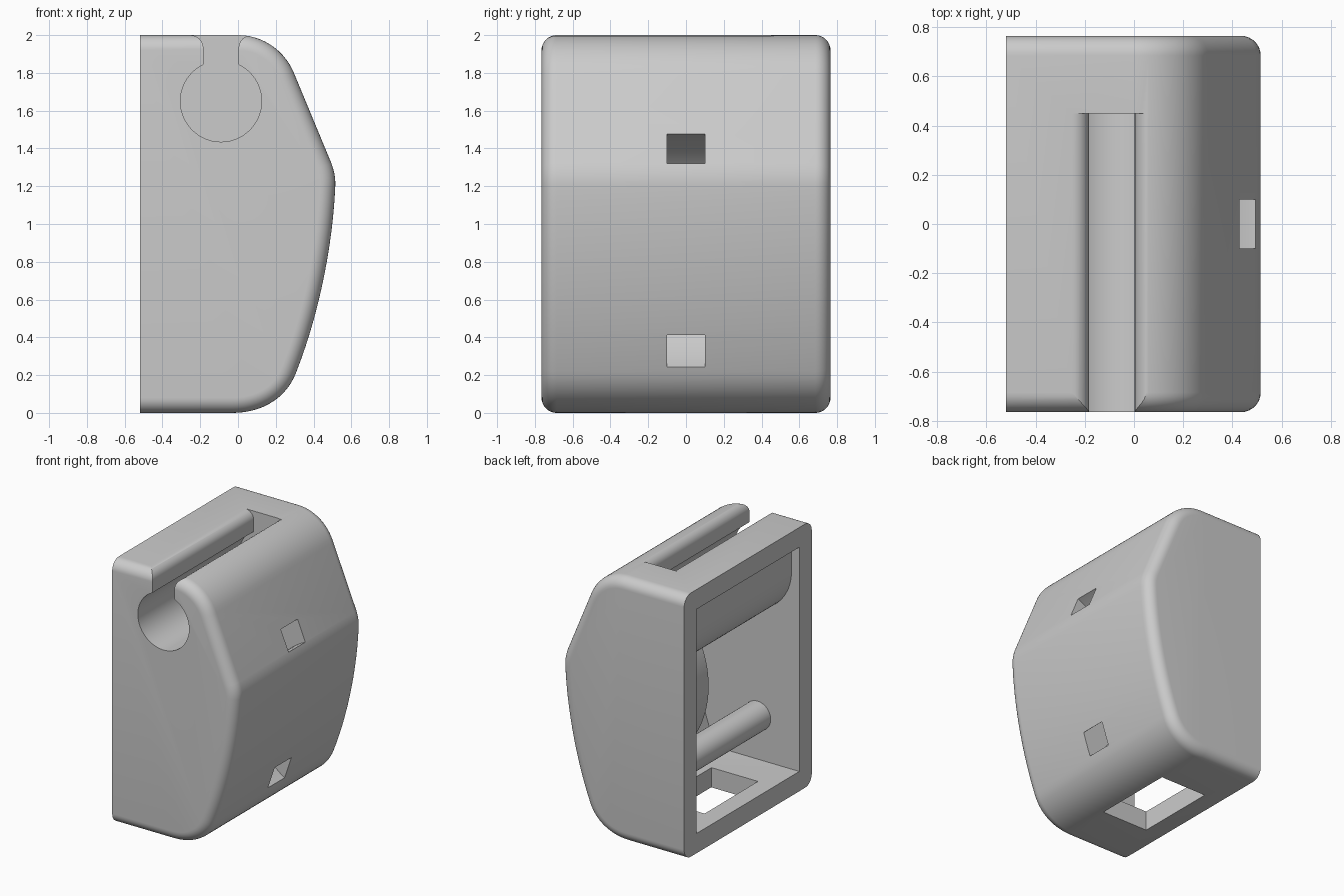
import bpy, bmesh, math
from mathutils import Vector
from mathutils.geometry import interpolate_bezier

if "Cube" in bpy.data.objects:
    bpy.data.objects.remove(bpy.data.objects["Cube"])

grey = bpy.data.materials.new("plain grey")
grey.use_nodes = True
grey.diffuse_color = (0.6, 0.6, 0.6, 1)
grey.node_tree.nodes["Principled BSDF"].inputs["Base Color"].default_value = grey.diffuse_color

HALF = 0.765    # half depth
BACK = -0.52    # open side
WALL = 0.15


def bezier(a, b, c, d, n=14):
    pts = interpolate_bezier(*[Vector((p[0], 0, p[1])) for p in (a, b, c, d)], n)
    return [(p.x, p.z) for p in pts]


def arc(cx, cz, r, start, end, n=24):
    angles = [math.radians(start + (end - start) * i / n) for i in range(n + 1)]
    return [(cx + r * math.cos(a), cz + r * math.sin(a)) for a in angles]


def extrude(name, profile, y0, y1, round_edges=0):
    """Solid from an x-z profile, extruded along y, with optional rounded ends."""
    bm = bmesh.new()
    face = bm.faces.new([bm.verts.new((x, y0, z)) for x, z in profile])
    ext = bmesh.ops.extrude_face_region(bm, geom=[face])["geom"]
    for v in ext:
        if isinstance(v, bmesh.types.BMVert):
            v.co.y = y1
    bmesh.ops.recalc_face_normals(bm, faces=bm.faces)
    if round_edges:
        rims = [e for e in bm.edges if abs(e.verts[0].co.y - e.verts[1].co.y) < 1e-5]
        bmesh.ops.bevel(bm, geom=rims, offset=round_edges, segments=8, profile=0.5,
                        affect='EDGES', clamp_overlap=False)
        # trim flat at the open side
        cut = bmesh.ops.bisect_plane(bm, geom=bm.verts[:] + bm.edges[:] + bm.faces[:],
                                     plane_co=(BACK, 0, 0), plane_no=(-1, 0, 0), clear_outer=True)
        edges = [e for e in cut["geom_cut"] if isinstance(e, bmesh.types.BMEdge)]
        bmesh.ops.holes_fill(bm, edges=edges, sides=0)
        bmesh.ops.recalc_face_normals(bm, faces=bm.faces)
    mesh = bpy.data.meshes.new(name)
    bm.to_mesh(mesh)
    bm.free()
    obj = bpy.data.objects.new(name, mesh)
    bpy.context.collection.objects.link(obj)
    mesh.materials.append(grey)
    return obj


def rect(x0, x1, z0, z1):
    return [(x0, z0), (x1, z0), (x1, z1), (x0, z1)]


def subtract(target, *cutters):
    """Cut each cutter from the target, then discard the cutter."""
    bpy.context.view_layer.objects.active = target
    for c in cutters:
        mod = target.modifiers.new("cut", 'BOOLEAN')
        mod.operation = 'DIFFERENCE'
        mod.solver = 'EXACT'
        mod.object = c
        bpy.ops.object.modifier_apply(modifier=mod.name)
        bpy.data.objects.remove(c)


# Outer shell: flat back, bulging front with a sloped upper face
bulge = (bezier((-0.03, 0), (0.13, 0), (0.26, 0.08), (0.31, 0.22))
         + bezier((0.31, 0.22), (0.42, 0.5), (0.5, 0.86), (0.515, 1.2))[1:]
         + bezier((0.515, 1.2), (0.517, 1.24), (0.51, 1.28), (0.495, 1.32), 6)[1:]
         + bezier((0.3, 1.79), (0.25, 1.92), (0.13, 2), (0, 2)))
housing = extrude("housing", [(-0.8, 2), (-0.8, 0)] + bulge, -HALF, HALF, 0.08)

# Hollow interior, leaving the tube, the strap guide and the cross rod standing
inner = [(x - 0.1, z) for x, z in bulge if WALL < z < 2 - WALL]
inner = ([(-0.7, WALL), (inner[0][0] - 0.03, WALL)] + inner
         + [(inner[-1][0] - 0.03, 2 - WALL), (-0.7, 2 - WALL)])
cavity = extrude("cavity", inner, WALL - HALF, HALF - WALL)
TX, TZ, TR = -0.09, 1.65, 0.215
GX, GZ = 0.72, 0.83
subtract(cavity,
         extrude("tube", arc(TX, TZ, TR + WALL, 180, 360, 40)
                 + [(TX + TR + WALL, 2.1), (TX - TR - WALL, 2.1)], -1, 1),
         extrude("strap_guide", arc(GX, GZ, 0.77, 0, 354, 96), -0.2, 0.2),
         extrude("cross_rod", arc(-0.17, 0.48, 0.11, 0, 350, 36), -1, 1))
subtract(housing, cavity)

# Keyhole slot: round bore and a neck with flared lips
half_neck = 0.093
dip = math.degrees(math.acos(half_neck / TR))
keyhole = (arc(TX, TZ, TR, 180 - dip, 360 + dip, 48)
           + arc(TX + half_neck + 0.07, 1.93, 0.07, 180, 90, 8)
           + [(TX + half_neck + 0.07, 2.1), (TX - half_neck - 0.07, 2.1)]
           + arc(TX - half_neck - 0.07, 1.93, 0.07, 90, 0, 8))
subtract(housing, extrude("keyhole", keyhole, -1, 0.45))

# Curved strap tunnel and floor opening
subtract(housing,
         extrude("strap_tunnel", arc(GX, GZ, 0.71, 90, 270, 48)
                 + arc(GX, GZ, 0.54, 270, 90, 48), -0.1, 0.1),
         extrude("floor_opening", rect(-0.38, 0.01, -0.1, 0.2), -0.32, 0.32))

# Centre on the origin and shade smooth
housing.data.update()
bpy.ops.object.select_all(action='DESELECT')
housing.select_set(True)
bpy.context.view_layer.objects.active = housing
bpy.ops.object.shade_smooth_by_angle(angle=math.radians(25))
